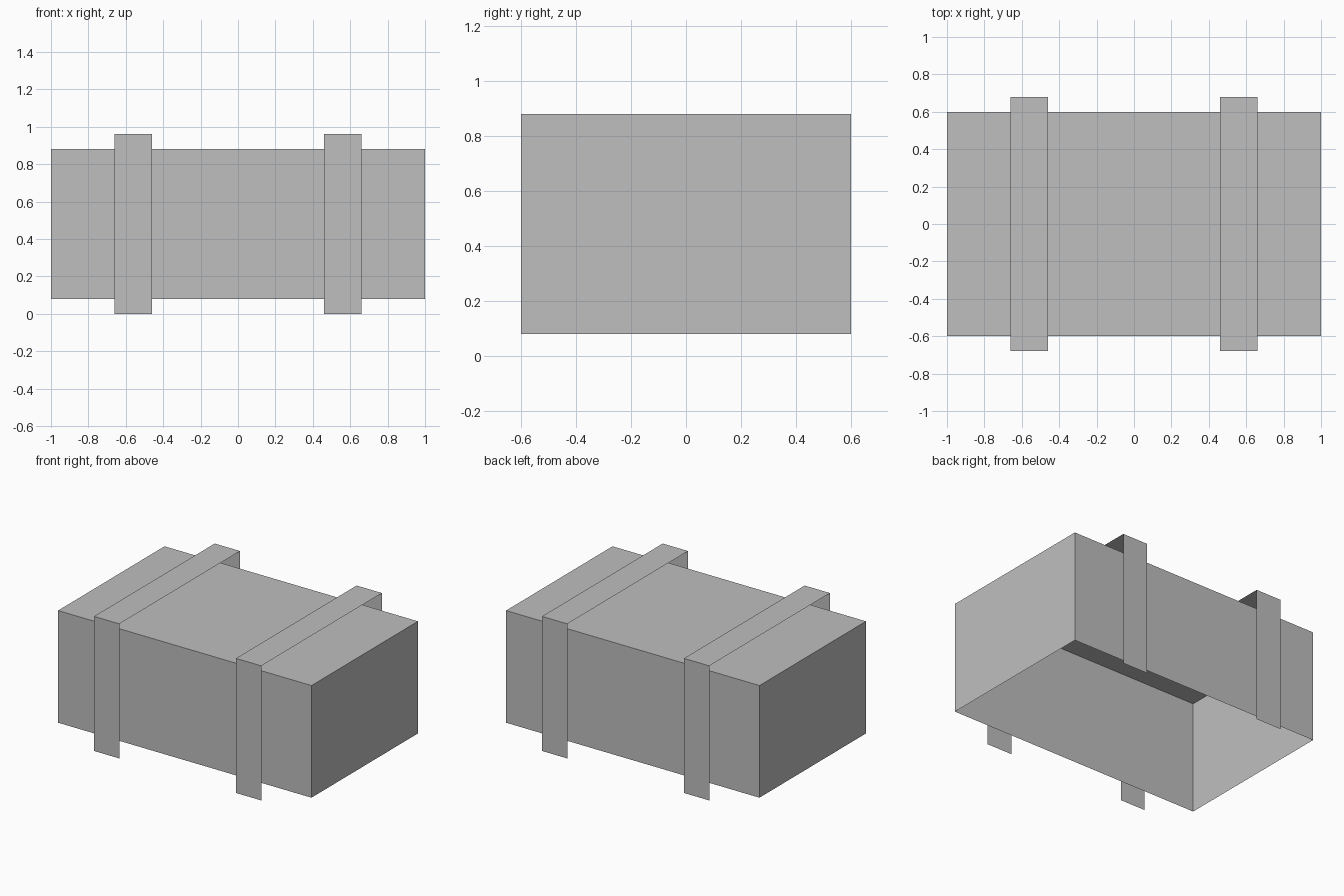
import bpy
import bmesh

cube = bpy.data.objects.get("Cube")
if cube:
    bpy.data.objects.remove(cube, do_unlink=True)

grey = bpy.data.materials.new("plain_grey")
grey.use_nodes = True
GREY = (0.52, 0.52, 0.52, 1)
grey.diffuse_color = GREY
grey.node_tree.nodes["Principled BSDF"].inputs["Base Color"].default_value = GREY


def open_shell(name, size, centre, open_sides):
    """Box of thin sheets, without the faces that point along open_sides."""
    bm = bmesh.new()
    bmesh.ops.create_cube(bm, size=1)
    bmesh.ops.scale(bm, vec=size, verts=bm.verts)
    bm.normal_update()
    removed = [f for f in bm.faces
               if any(f.normal.dot(side) > 0.9 for side in open_sides)]
    bmesh.ops.delete(bm, geom=removed, context='FACES')
    mesh = bpy.data.meshes.new(name)
    bm.to_mesh(mesh)
    bm.free()
    mesh.materials.append(grey)
    obj = bpy.data.objects.new(name, mesh)
    obj.location = centre
    bpy.context.collection.objects.link(obj)
    return obj


DOWN, LEFT, RIGHT = (0, 0, -1), (1, 0, 0), (-1, 0, 0)

# Main box, open underneath
open_shell("box_body", (2, 1.2, 0.8), (0, 0, 0.48), [DOWN])

# Two straps that bridge the box from front to back
for side, x in (("left", 0.56), ("right", -0.56)):
    open_shell(side + "_strap", (0.2, 1.36, 0.96), (x, 0, 0.48),
               [DOWN, LEFT, RIGHT])
